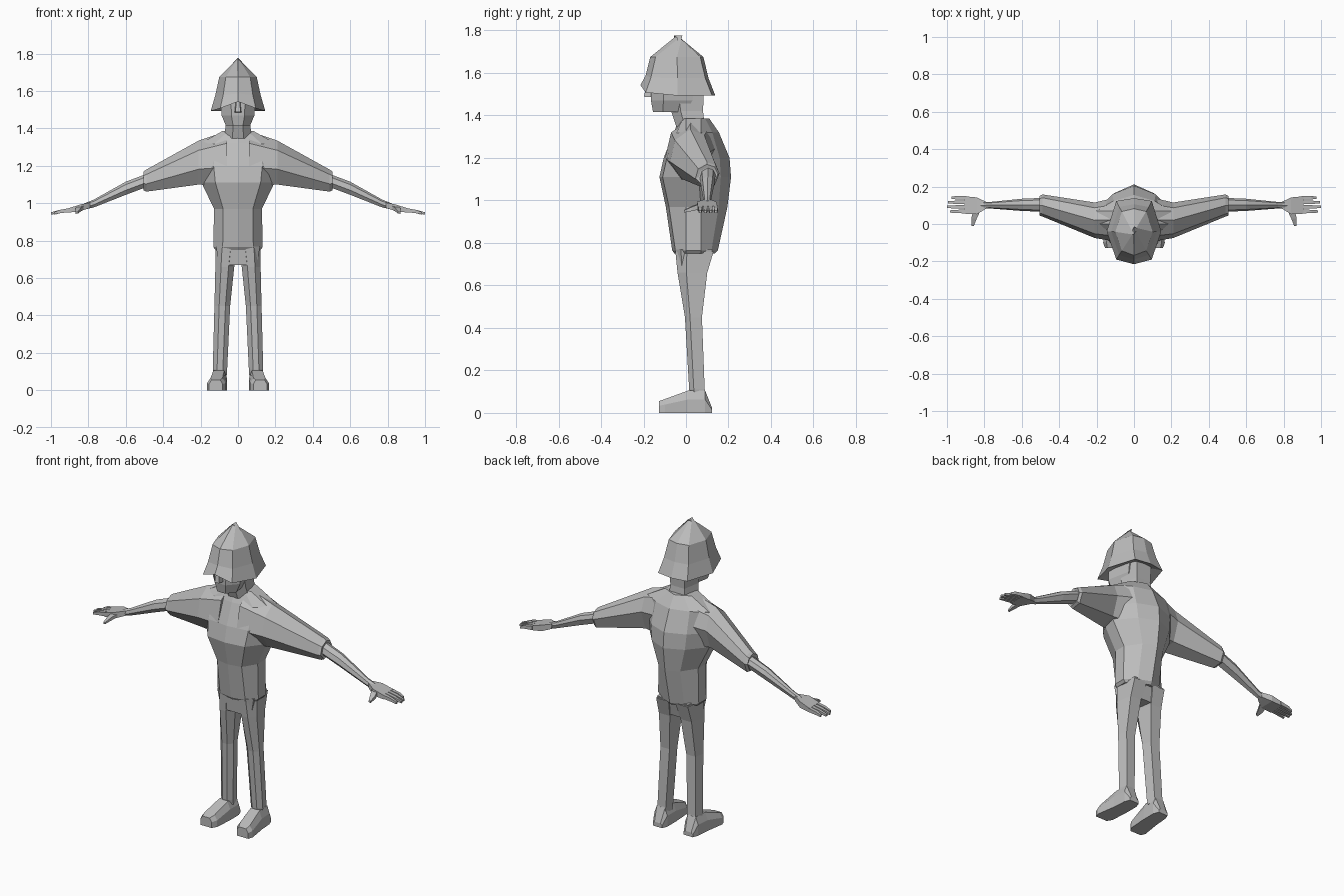
import bpy, bmesh
from mathutils import Vector

cube = bpy.data.objects.get("Cube")
if cube:
    bpy.data.objects.remove(cube, do_unlink=True)

grey = bpy.data.materials.new("plain grey")
grey.use_nodes = True
COLOUR = (0.5, 0.5, 0.5, 1)
grey.diffuse_color = COLOUR
grey.node_tree.nodes["Principled BSDF"].inputs["Base Color"].default_value = COLOUR


def loft(name, rings, mirror=False):
    """Skin a list of equal-sized rings and close both ends."""
    bm = bmesh.new()
    loops = [[bm.verts.new(p) for p in ring] for ring in rings]
    n = len(loops[0])
    for a, b in zip(loops, loops[1:]):
        for i in range(n):
            j = (i + 1) % n
            bm.faces.new((a[i], a[j], b[j], b[i]))
    bm.faces.new(loops[0])
    bm.faces.new(loops[-1])
    bmesh.ops.remove_doubles(bm, verts=bm.verts, dist=0.0005)
    bmesh.ops.recalc_face_normals(bm, faces=bm.faces)
    mesh = bpy.data.meshes.new(name)
    bm.to_mesh(mesh)
    bm.free()
    mesh.materials.append(grey)
    obj = bpy.data.objects.new(name, mesh)
    bpy.context.collection.objects.link(obj)
    if mirror:
        mod = obj.modifiers.new("Mirror", 'MIRROR')
        mod.use_mirror_merge = False
    return obj


def symmetric(half):
    """Complete a half ring that runs from the front centre to the back centre."""
    return half + [(-x, y, z) for x, y, z in reversed(half[1:-1])]


def body_ring(z, w, front, back, side, drop=0):
    return symmetric([(0, front, z), (w * .62, front + .015, z), (w, side - .03, z),
                      (w, side + .04, z - drop / 2),
                      (w * .55, back * .75 + side * .25, z - drop), (0, back, z - drop)])


def box_ring(x0, x1, y0, y1, z, cut=.3):
    """Level six-sided ring with chamfered front corners."""
    c = (x1 - x0) * cut
    d = (y1 - y0) * cut
    return [(x0, y0 + d, z), (x0 + c, y0, z), (x1 - c, y0, z),
            (x1, y0 + d, z), (x1 - c / 2, y1, z), (x0 + c / 2, y1, z)]


# Jumper body with tucked hem and rounded back
loft("jumper_body", [body_ring(*r) for r in (
    (.75, .12, -.055, .135, .03), (.765, .132, -.065, .15, .03),
    (.97, .128, -.095, .195, .03), (1.11, .195, -.125, .212, .02),
    (1.2, .21, -.105, .205, .02), (1.32, .2, -.058, .155, .03),
    (1.385, .085, -.03, .11, .03))])


# Sleeves: (x, front, back, bottom, top)
def sleeve_ring(x, y0, y1, z0, z1):
    h, d = z1 - z0, y1 - y0
    return [(x, y0 + d * .5, z1), (x, y0 + d * .12, z1 - h * .22),
            (x, y0, z0 + h * .35), (x, y0 + d * .3, z0),
            (x, y0 + d * .8, z0 + h * .08), (x, y1, z0 + h * .55),
            (x, y0 + d * .85, z1 - h * .12)]


loft("sleeve", [sleeve_ring(*r) for r in (
    (.06, -.1, .15, 1.09, 1.385), (.21, -.075, .115, 1.1, 1.335),
    (.49, .04, .158, 1.062, 1.18), (.505, .045, .15, 1.07, 1.17),
    (.5, .06, .14, 1.085, 1.155))], True)

# Forearms narrowing to the wrists
loft("forearm", [sleeve_ring(*r) for r in (
    (.48, .065, .14, 1.09, 1.16), (.6, .07, .135, 1.045, 1.115),
    (.77, .083, .118, .978, 1.02), (.82, .08, .12, .966, 1.0))], True)


# Hands: palm, four fingers and thumb
def slab(x, y0, y1, z, t):
    return [(x, y0, z - t), (x, y1, z - t), (x, y1, z + t), (x, y0, z + t)]


loft("palm", [slab(.79, .083, .118, .99, .014), slab(.84, .052, .142, .976, .018),
              slab(.905, .055, .148, .962, .012)], True)
for k, name in enumerate(("index", "middle", "ring", "little")):
    y = .067 + k * .0245
    tip = (.985, 1, .995, .975)[k]
    loft(name + "_finger", [slab(.895, y - .01, y + .01, .964, .011),
                            slab(.95, y - .009, y + .009, .956, .009),
                            slab(tip, y - .006, y + .006, .946, .006)], True)
loft("thumb", [[(.815, .085, .975), (.86, .07, .96), (.86, .07, .985), (.815, .085, .992)],
               [(.84, .03, .957), (.87, .03, .95), (.87, .03, .97), (.84, .03, .975)],
               [(.856, -.01, .945), (.868, -.01, .943), (.868, -.01, .953), (.856, -.01, .955)]], True)

# Trousers: hips and two legs
loft("hips", [box_ring(-.1, .1, -.04, .1, .67, .15), box_ring(-.118, .118, -.05, .125, .77, .15)])
loft("leg", [box_ring(*r) for r in (
    (.06, .13, .02, .095, .08), (.058, .135, .015, .088, .11),
    (.042, .126, -.005, .075, .45), (.02, .121, -.04, .1, .66),
    (.005, .12, -.05, .13, .76))], True)


# Shoes
def shoe_ring(y, x0, x1, z):
    c = (x1 - x0) * .18
    return [(x0, y, 0), (x1, y, 0), (x1, y, z * .6), (x1 - c, y, z),
            (x0 + c, y, z), (x0, y, z * .6)]


loft("shoe", [shoe_ring(*r) for r in (
    (.122, .07, .13, .025), (.09, .058, .142, .105), (.01, .058, .148, .105),
    (-.1, .065, .165, .065), (-.128, .082, .155, .055))], True)

# Neck and jaw
loft("neck", [box_ring(*r) for r in (
    (-.075, .075, -.045, .09, 1.345), (-.065, .065, -.07, .08, 1.42),
    (-.07, .07, -.09, .085, 1.53))])
loft("face", [box_ring(*r) for r in (
    (-.065, .065, -.155, .0, 1.415), (-.088, .088, -.165, .03, 1.47),
    (-.095, .095, -.165, .05, 1.58))])
loft("nose", [[(-.02, -.15, 1.485), (.02, -.15, 1.485), (.012, -.15, 1.56), (-.012, -.15, 1.56)],
              [(-.014, -.198, 1.488), (.014, -.198, 1.488), (.008, -.185, 1.55), (-.008, -.185, 1.55)]])


# Flared helmet-like hair
def hair_ring(z, w, front, back, mid, arch=0):
    return symmetric([(0, front, z + arch), (w * .65, front + .025, z + arch * .3),
                      (w, mid, z), (w * .65, back - .015, z), (0, back, z)])


loft("hair", [hair_ring(*r) for r in (
    (1.52, .09, -.165, .08, -.04, .03), (1.493, .146, -.215, .138, -.04, .05),
    (1.575, .122, -.19, .106, -.04, .012), (1.675, .1, -.168, .082, -.042),
    (1.777, .0001, -.0421, -.0419, -.042))])
